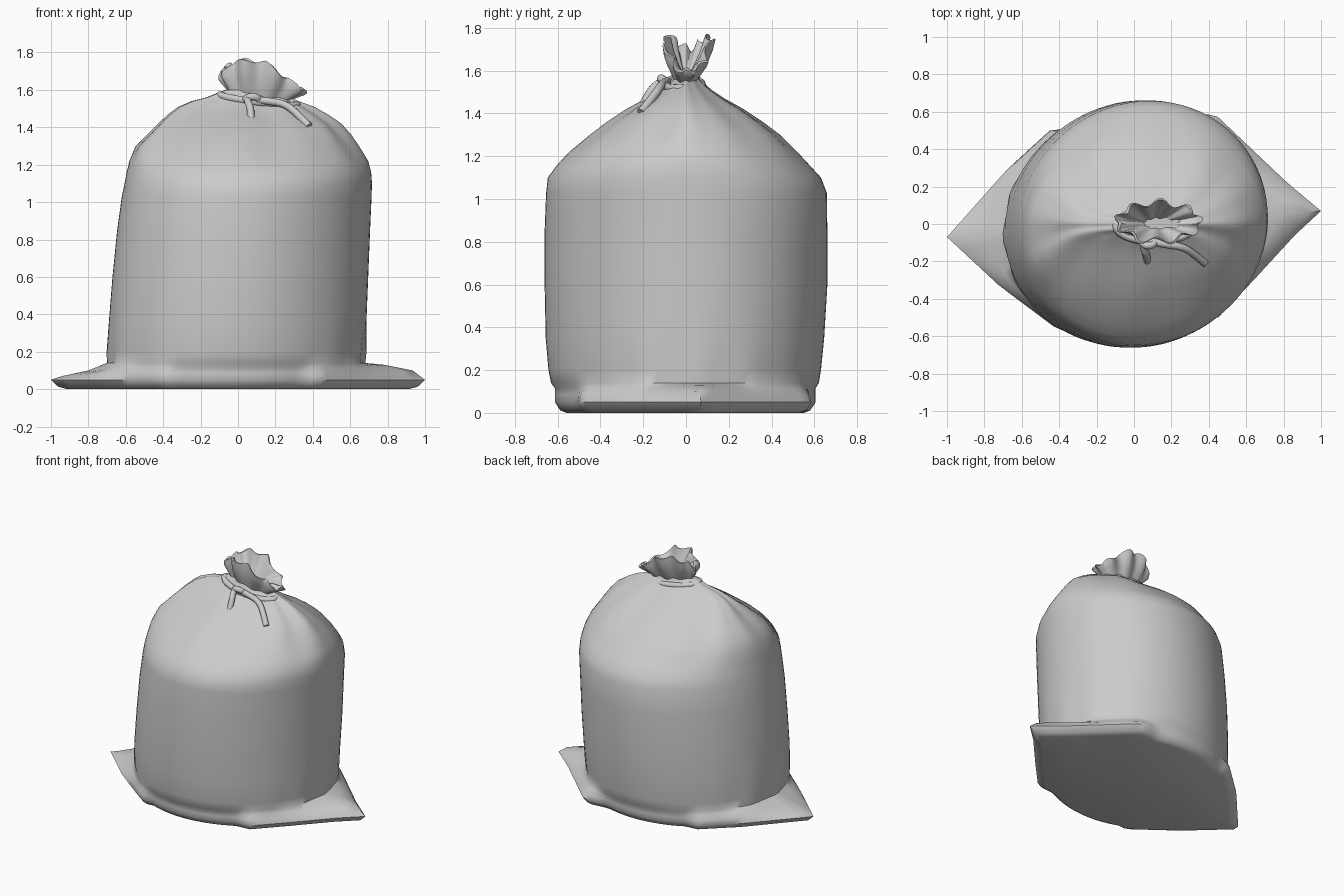
import bpy, math, random
from mathutils import Vector

if "Cube" in bpy.data.objects:
    bpy.data.objects.remove(bpy.data.objects["Cube"])

random.seed(4)
N = 90


def loft(name, rings, cap_start=False, cap_end=False, angle=50):
    n = len(rings[0])
    verts = [p for r in rings for p in r]
    faces = []
    for i in range(len(rings) - 1):
        for j in range(n):
            k = (j + 1) % n
            faces.append((i*n + j, i*n + k, (i+1)*n + k, (i+1)*n + j))
    if cap_start:
        faces.append(tuple(reversed(range(n))))
    if cap_end:
        faces.append(tuple(range((len(rings)-1)*n, len(rings)*n)))
    me = bpy.data.meshes.new(name)
    me.from_pydata(verts, [], faces)
    ob = bpy.data.objects.new(name, me)
    bpy.context.collection.objects.link(ob)
    bpy.ops.object.select_all(action='DESELECT')
    ob.select_set(True)
    bpy.context.view_layer.objects.active = ob
    bpy.ops.object.shade_smooth_by_angle(angle=math.radians(angle))
    return ob


def interp(x, table):
    if x <= table[0][0]:
        return table[0][1]
    for (a, u), (b, v) in zip(table, table[1:]):
        if x <= b:
            return u + (v - u) * (x - a) / (b - a)
    return table[-1][1]


def oval(t, x0, x1, y0, y1, skew=0.03):
    c, s = math.cos(t), math.sin(t)
    k = 1 + skew * math.sin(2*t)
    return Vector(((x0+x1)/2 + (x1-x0)/2*c*k, (y0+y1)/2 + (y1-y0)/2*s*k))


# Outline of the flattened bottom, with a pointed corner at each side
FLAPS = [(1, .07), (.82, .22), (.43, .59), (-.45, .5), (-.68, .29),
         (-1, -.07), (-.72, -.33), (-.4, -.57), (.45, -.5), (.64, -.3), (.86, -.06)]


def flap_radius(t):
    d = Vector((math.cos(t), math.sin(t)))
    best = 0
    for i, a in enumerate(FLAPS):
        a, b = Vector(a), Vector(FLAPS[(i+1) % len(FLAPS)])
        e = b - a
        den = d.x*e.y - d.y*e.x
        if abs(den) < 1e-9:
            continue
        r = (a.x*e.y - a.y*e.x) / den
        u = (a.x*d.y - a.y*d.x) / den
        if r > 0 and -1e-6 <= u <= 1 + 1e-6:
            best = max(best, r)
    return best


# Sack body: z, x min, x max, y min, y max
PROFILE = [
    (.14, -.695, .675, -.63, .62), (.2, -.695, .68, -.642, .63),
    (.35, -.69, .685, -.655, .645), (.6, -.67, .695, -.66, .66),
    (.85, -.645, .705, -.66, .66), (1.03, -.62, .713, -.653, .657),
    (1.1, -.605, .715, -.645, .63), (1.16, -.595, .71, -.6, .575),
    (1.22, -.582, .69, -.54, .52), (1.3, -.55, .635, -.44, .44),
    (1.36, -.49, .59, -.36, .36), (1.42, -.43, .535, -.27, .27),
    (1.47, -.375, .46, -.18, .18), (1.51, -.32, .39, -.12, .12),
    (1.54, -.25, .31, -.085, .085), (1.56, -.17, .27, -.065, .065),
    (1.6, -.07, .25, -.05, .05)]
angles = [2*math.pi*i/N for i in range(N)]
rings = []
for z, scale, push in [(0, .91, 1), (.012, .96, 1), (.05, 1, 1), (.085, 1, .8), (.115, 1, .35)]:
    ring = []
    for t in angles:
        foot = oval(t, -.69, .67, -.61, .605)
        r0 = foot.length
        extra = max(0, flap_radius(t) - r0)
        r = (r0 + extra*push) * scale
        sink = .015*math.sin(5*t + 1) * min(1, extra*6) if z > .06 else 0
        ring.append((math.cos(t)*r, math.sin(t)*r, z + sink))
    rings.append(ring)
for z, x0, x1, y0, y1 in PROFILE:
    top = max(0, min(1, (z - 1.15)/.35))
    low = max(0, 1 - abs(z - .18)/.12)
    ring = []
    for t in angles:
        wave = .035*top*(math.sin(7*t + 1) + .6*math.sin(12*t + 2))
        wave += .012*low*math.cos(t)**4*math.sin(16*t)
        c = Vector(((x0+x1)/2, (y0+y1)/2))
        p = c + (oval(t, x0, x1, y0, y1) - c)*(1 + wave)
        ring.append((p.x, p.y, z))
    rings.append(ring)
loft("sack_body", rings, cap_start=True, cap_end=True)

# Gathered cloth above the tie, pleated and leaning right
RIM = [(-.11, 1.67), (-.05, 1.74), (.05, 1.763), (.15, 1.745), (.25, 1.67), (.4, 1.56)]
M = 72
jit = [random.uniform(-1, 1) for _ in range(9)]
rings = []
for h, inner in [(0, 1), (.25, 1), (.5, 1), (.75, 1), (1, 1), (1, .93), (.7, .75), (.35, .5), (.1, .2)]:
    ring = []
    for i in range(M):
        t = 2*math.pi*i/M
        c, s = math.cos(t), math.sin(t)
        pleat = 1 + (.06 + .14*h)*(math.sin(9*t + .5) + .3*jit[int(i*9/M)])
        g = math.sin(h*math.pi/2)
        x = .11 + .02*h + (.155 + .075*g)*c*(.7 + .3*pleat)*inner
        y = .015*h + (.05 + .055*g)*s*pleat*inner
        z0 = 1.575 - .14*(x + .05)
        z = z0 + (interp(x, RIM) - z0)*h + .012*h*math.sin(9*t + 2)
        ring.append((x, y, z))
    rings.append(ring)
loft("gathered_top", rings, cap_end=True, angle=40)


# Tie cord: loop round the neck, knot and two loose ends
def cord(name, pts, closed=False, r=.02):
    cu = bpy.data.curves.new(name, 'CURVE')
    cu.dimensions = '3D'
    cu.bevel_depth = r
    cu.bevel_resolution = 3
    cu.resolution_u = 6
    cu.use_fill_caps = True
    sp = cu.splines.new('NURBS')
    sp.points.add(len(pts) - 1)
    for p, co in zip(sp.points, pts):
        p.co = (*co, 1)
    sp.order_u = 3
    sp.use_cyclic_u = closed
    sp.use_endpoint_u = not closed
    ob = bpy.data.objects.new(name, cu)
    bpy.context.collection.objects.link(ob)


loop = []
for i in range(16):
    t = 2*math.pi*i/16
    x = .11 + .21*math.cos(t)
    loop.append((x, .085*math.sin(t) - .01, 1.575 - .13*(x + .1) - .015*abs(math.sin(t))))
cord("tie_loop", loop, closed=True)
cord("tie_knot", [(.03, -.08, 1.54), (.06, -.12, 1.565), (.11, -.11, 1.56),
                  (.11, -.08, 1.52), (.05, -.09, 1.52)], closed=True)
cord("short_cord_end", [(.05, -.09, 1.56), (.05, -.13, 1.54), (.07, -.17, 1.5), (.07, -.2, 1.44)])
cord("long_cord_end", [(.07, -.09, 1.55), (.17, -.11, 1.54), (.25, -.12, 1.525),
                       (.31, -.15, 1.48), (.38, -.21, 1.405)])
